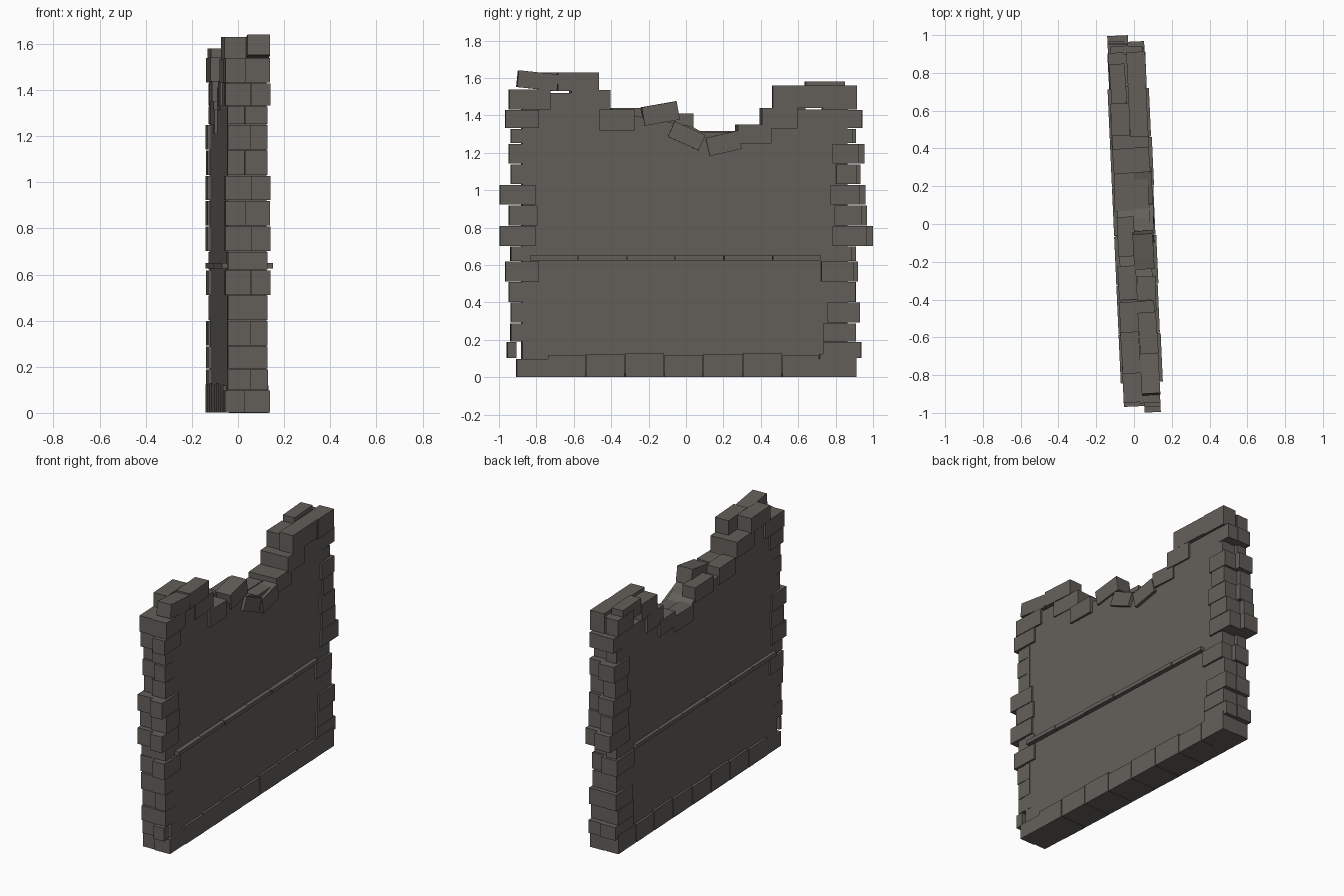
import bpy, bmesh, math, random
from mathutils import Matrix, Vector

if "Cube" in bpy.data.objects:
    bpy.data.objects.remove(bpy.data.objects["Cube"])

random.seed(4)
stone = bpy.data.materials.new("grey_brown_stone")
stone.diffuse_color = (0.125, 0.115, 0.102, 1)
stone.use_nodes = True
stone.node_tree.nodes["Principled BSDF"].inputs["Base Color"].default_value = stone.diffuse_color
TURN = Matrix.Rotation(0.045, 4, 'Z')   # the whole wall is slightly turned


def finish(bm, name):
    bmesh.ops.recalc_face_normals(bm, faces=bm.faces)
    me = bpy.data.meshes.new(name)
    bm.to_mesh(me)
    bm.free()
    me.transform(TURN)
    me.materials.append(stone)
    ob = bpy.data.objects.new(name, me)
    bpy.context.collection.objects.link(ob)


def brick(bm, x0, x1, y0, y1, z0, z1, tilt=0, yaw=0):
    c = Vector(((x0 + x1) / 2, (y0 + y1) / 2, (z0 + z1) / 2))
    m = (Matrix.Translation(c) @ Matrix.Rotation(math.radians(tilt), 4, 'X')
         @ Matrix.Rotation(math.radians(yaw), 4, 'Z')
         @ Matrix.Diagonal((x1 - x0, y1 - y0, z1 - z0, 1)))
    bmesh.ops.create_cube(bm, size=1, matrix=m)


# core slab with stepped, broken top
outline = [(-.88, .02), (.86, .02), (.86, 1.43), (.59, 1.43), (.59, 1.40), (.44, 1.34),
           (.28, 1.31), (.08, 1.31), (.03, 1.34), (-.40, 1.42), (-.46, 1.52), (-.88, 1.52)]
bm = bmesh.new()
face = bm.faces.new([bm.verts.new((-.085, y, z)) for y, z in outline])
ext = bmesh.ops.extrude_face_region(bm, geom=[face])
bmesh.ops.translate(bm, vec=(.17, 0, 0), verts=[v for v in ext['geom'] if isinstance(v, bmesh.types.BMVert)])
finish(bm, "wall_core")

# end columns: outer y and inner y for each course, two bricks deep
levels = [0, .10, .19, .29, .40, .51, .62, .70, .81, .92, 1.03, 1.14, 1.25, 1.33, 1.43, 1.54]
left = [(-.91, -.74), (-.96, -.91), (-.94, -.83), (-.94, -.84), (-.95, -.84), (-.97, -.79), (-.94, -.8),
        (-1, -.81), (-.95, -.8), (-1, -.81), (-.94, -.84), (-.95, -.84), (-.94, -.84), (-.97, -.79), (-.95, -.73)]
right = [(.91, .70), (.94, .73), (.91, .73), (.93, .75), (.91, .75), (.92, .72), (.91, .74),
         (1, .78), (.97, .79), (.96, .77), (.935, .80), (.955, .78), (.91, .8), (.945, .83), (.91, .73)]
for name, rows, side in (("left_end_bricks", left, -1), ("right_end_bricks", right, 1)):
    bm = bmesh.new()
    for i, (outer, inner) in enumerate(rows):
        z0, z1 = levels[i], levels[i + 1]
        split = .012 if i % 2 else -.012
        d = .097 if abs(outer - inner) > .12 and i not in (4, 6) else .086
        if abs(outer) < .955:
            other = outer - side * random.uniform(0, .03)
        else:
            other = outer - side * .035
        a, b = (other, outer) if side < 0 else (outer, other)
        for x0, x1, o in ((-d, split, a), (split, d, b)):
            brick(bm, x0, x1, min(o, inner), max(o, inner), z0 + .002, z1 - .002)
    finish(bm, name)

# bottom course
bm = bmesh.new()
ys = [-.745, -.54, -.33, -.12, .085, .30, .51, .71, .91]
for i in range(8):
    h = .118 + .006 * (i % 3)
    brick(bm, -.1, 0, ys[i] + .002, ys[i + 1] - .002, .002, h, 0, .5)
    brick(bm, 0, .1, ys[i] + .002, ys[i + 1] - .002, 0, h, 0, -.5)
finish(bm, "bottom_course")

# narrow string course on both faces
bm = bmesh.new()
for i in range(6):
    y = -.84 + i * .26
    brick(bm, -.108, .115 - .004 * (i % 2), y, y + .257, .625, .65)
finish(bm, "narrow_ledge")

# broken top bricks: x0, x1, y0, y1, z0, z1, tilt
top = [(.0, .098, -.905, -.69, 1.54, 1.63, -6), (-.097, 0, -.79, -.57, 1.53, 1.63, 0),
       (0, .097, -.69, -.47, 1.53, 1.63, 0),
       (-.097, .09, -.62, -.41, 1.43, 1.535, 0), (0, .1, -.465, -.28, 1.32, 1.43, 0),
       (-.097, 0, -.40, -.22, 1.33, 1.44, 0),
       (-.01, .097, -.235, -.045, 1.36, 1.46, 10), (-.09, 0, -.17, .04, 1.31, 1.41, 0),
       (.01, .105, -.09, .09, 1.245, 1.335, -24), (.01, .105, .11, .285, 1.20, 1.30, 13),
       (-.097, 0, .07, .27, 1.21, 1.315, 0),
       (-.097, .097, .27, .45, 1.25, 1.35, 0), (-.097, .097, .40, .59, 1.33, 1.44, 0),
       (0, .097, .46, .735, 1.44, 1.56, 0), (-.097, 0, .47, .64, 1.43, 1.54, 0),
       (-.092, -.01, .64, .85, 1.48, 1.58, 0), (0, .1, .735, .91, 1.43, 1.56, 0)]
bm = bmesh.new()
for x0, x1, y0, y1, z0, z1, t in top:
    brick(bm, x0, x1, y0, y1, z0, z1, t, random.uniform(-2, 2))
finish(bm, "broken_top_bricks")
